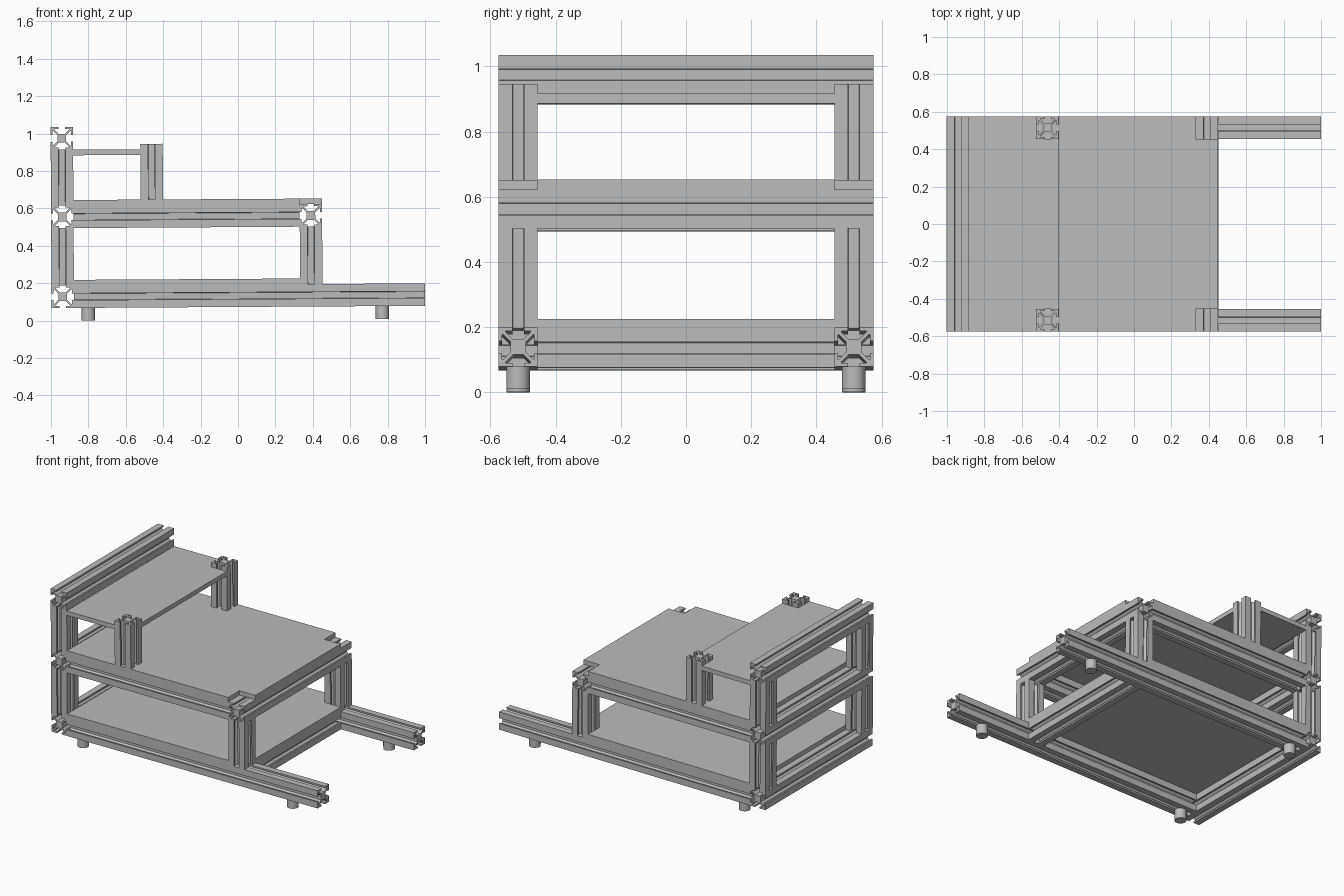
import bpy, bmesh
from math import pi
from mathutils import Matrix, Vector

cube = bpy.data.objects.get("Cube")
if cube:
    bpy.data.objects.remove(cube, do_unlink=True)

mat = bpy.data.materials.new("aluminium grey")
mat.use_nodes = True
grey = (0.5, 0.5, 0.5, 1)
mat.diffuse_color = grey
mat.node_tree.nodes["Principled BSDF"].inputs["Base Color"].default_value = grey

H = 0.06                                   # half width of the slotted bar
TILT = Matrix.Rotation(-0.006, 4, 'Y')     # the frame leans back slightly
AXES = {
    'X': Matrix(((0, 0, 1), (1, 0, 0), (0, 1, 0))),
    'Y': Matrix(((0, 1, 0), (0, 0, 1), (1, 0, 0))),
    'Z': Matrix.Identity(3),
}


def finish(name, bm):
    bm.transform(TILT)
    bmesh.ops.recalc_face_normals(bm, faces=bm.faces)
    me = bpy.data.meshes.new(name)
    bm.to_mesh(me)
    bm.free()
    me.materials.append(mat)
    ob = bpy.data.objects.new(name, me)
    bpy.context.collection.objects.link(ob)
    return ob


def prism(name, outline, low, high, axis='Z', offset=(0, 0, 0)):
    """Extrude a closed outline between two positions along an axis."""
    bm = bmesh.new()
    face = bm.faces.new([bm.verts.new((x, y, low)) for x, y in outline])
    ext = bmesh.ops.extrude_face_region(bm, geom=[face])
    top = [g for g in ext["geom"] if isinstance(g, bmesh.types.BMVert)]
    bmesh.ops.translate(bm, verts=top, vec=(0, 0, high - low))
    bm.transform(Matrix.Translation(Vector(offset)) @ AXES[axis].to_4x4())
    return finish(name, bm)


# T-slot cross-section: one side, repeated by quarter turns
side = [(1, 1), (.3, 1), (.3, .82), (.64, .82), (.64, .76), (.27, .39)]
side += [(-x, y) for x, y in reversed(side[1:])]
section = []
for k in range(4):
    turn = Matrix.Rotation(k * pi / 2, 2)
    section += [tuple(turn @ Vector(p) * H) for p in side]


def bar(name, axis, low, high, offset):
    prism(name, section, low, high, axis, offset)


# Levels and positions
Y = 0.515
W = Y + H
BACK, FRONT, MID = -0.936, 0.393, -0.457
Z1, Z2, Z3 = 0.133, 0.56, 0.98
INNER = BACK + H

# Cross bars
for name, x, z, half in (("rear_bottom_bar", BACK, Z1, W),
                         ("rear_middle_bar", BACK, Z2, W),
                         ("rear_top_bar", BACK, Z3, W),
                         ("front_middle_bar", FRONT, Z2, W),
                         ("front_bottom_bar", FRONT, Z1, Y - H)):
    bar(name, 'Y', -half, half, (x, 0, z))

# Side bars, posts and feet on both sides
for label, y in (("right", -Y), ("left", Y)):
    bar(label + "_base_rail", 'X', INNER, 1, (0, y, Z1))
    bar(label + "_middle_rail", 'X', INNER, FRONT - H, (0, y, Z2))
    bar(label + "_rear_lower_post", 'Z', Z1 + H, Z2 - H, (BACK, y, 0))
    bar(label + "_rear_upper_post", 'Z', Z2 + H, Z3 - H, (BACK, y, 0))
    bar(label + "_front_post", 'Z', Z1 + H, Z2 - H, (FRONT, y, 0))
    bar(label + "_shelf_post", 'Z', Z2 + H, 0.948, (MID, y, 0))
    for end, x in (("rear", -0.8), ("front", 0.772)):
        bm = bmesh.new()
        bmesh.ops.create_cone(bm, cap_ends=True, segments=24, radius1=0.036,
                              radius2=0.036, depth=0.069,
                              matrix=Matrix.Translation((x, y, 0.0395)))
        ob = finish(label + "_" + end + "_foot", bm)
        bpy.context.view_layer.objects.active = ob
        ob.select_set(True)
        bpy.ops.object.shade_smooth_by_angle()
        ob.select_set(False)


# Plates notched around the posts at their front corners
def plate(name, post_x, low):
    n, f, i = post_x - H, post_x + H, Y - H
    half = [(INNER, W), (n, W), (n, i), (f, i)]
    outline = half + [(x, -y) for x, y in reversed(half)]
    prism(name, outline, low, low + 0.03)


plate("bottom_plate", FRONT, Z1 + H)
plate("middle_plate", FRONT, Z2 + H)
plate("upper_shelf", MID, 0.889)
